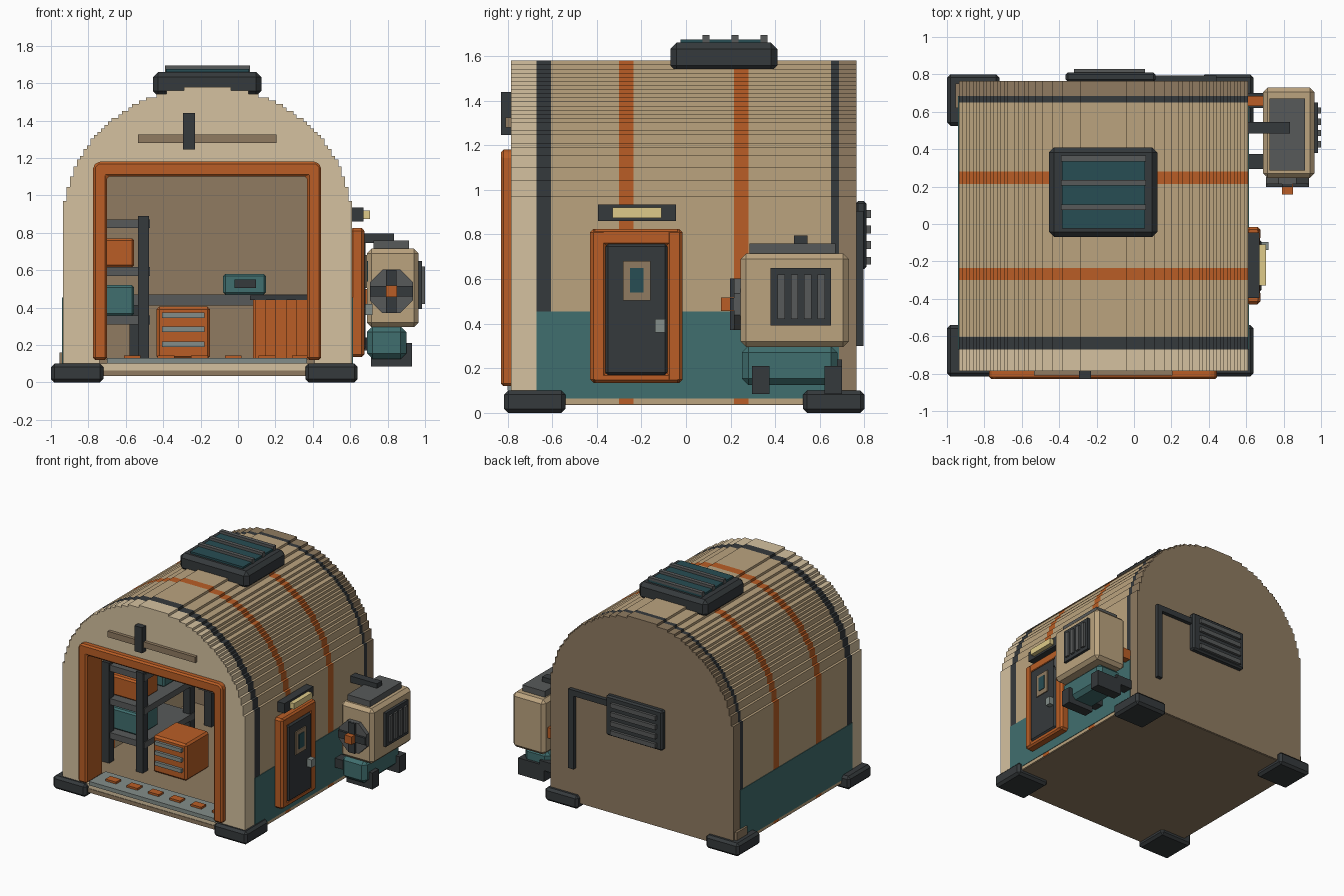
import bpy, bmesh, math

CX = -0.163  # hull centre line


def mat(name, r, g, b):
    m = bpy.data.materials.new(name)
    m.diffuse_color = tuple((c / 255) ** 2.2 for c in (r, g, b)) + (1,)
    return m


CREAM = mat("cream", 212, 192, 158)
TAN = mat("tan", 186, 162, 126)
BROWN = mat("brown", 142, 122, 97)
ORANGE = mat("orange", 184, 94, 42)
TEAL = mat("teal", 66, 110, 110)
GLASS = mat("glass", 44, 78, 84)
DARK = mat("dark", 56, 60, 62)
GREY = mat("grey", 88, 90, 90)
PALE = mat("pale_grey", 130, 140, 136)
LIGHT = mat("lamp_yellow", 222, 202, 136)


def finish(bm, name, m, bevel=0):
    bmesh.ops.recalc_face_normals(bm, faces=bm.faces)
    me = bpy.data.meshes.new(name)
    bm.to_mesh(me)
    bm.free()
    ob = bpy.data.objects.new(name, me)
    bpy.context.collection.objects.link(ob)
    me.materials.append(m)
    if bevel:
        mod = ob.modifiers.new("chamfer", 'BEVEL')
        mod.width = bevel
        mod.segments = 1
    return ob


def box(name, x0, x1, y0, y1, z0, z1, m, bevel=0):
    bm = bmesh.new()
    bmesh.ops.create_cube(bm, size=1)
    for v in bm.verts:
        v.co = ((x0 + x1) / 2 + v.co.x * (x1 - x0),
                (y0 + y1) / 2 + v.co.y * (y1 - y0),
                (z0 + z1) / 2 + v.co.z * (z1 - z0))
    return finish(bm, name, m, bevel)


def prism(name, pts, y0, y1, m, bevel=0):
    """Extrude an x-z outline along y."""
    bm = bmesh.new()
    f = bm.faces.new([bm.verts.new((x, y0, z)) for x, z in pts])
    r = bmesh.ops.extrude_face_region(bm, geom=[f])
    for v in r["geom"]:
        if isinstance(v, bmesh.types.BMVert):
            v.co.y = y1
    return finish(bm, name, m, bevel)


def arch(inset=0.0, base=0.04, n=39):
    """Stepped barrel-vault outline, right foot over the top to left foot."""
    a, b, spring, q = 0.773 - inset, 0.72 - inset, 0.86, 0.0185
    half = [(a, base)]
    for i in range(n):
        z0, z1 = spring + b * i / n, spring + b * (i + 1) / n
        t = (i + 0.5) / n
        w = a - round((a - a * math.sqrt(1 - t * t)) / q) * q
        if abs(half[-1][0] - w) > 1e-5:
            half.append((w, z0))
        elif len(half) > 1:
            half.pop()
        half.append((w, z1))
    return [(CX + x, z) for x, z in half] + [(CX - x, z) for x, z in reversed(half)]


# Barrel hull in coloured rings along its length
ring = arch() + arch(0.06)[::-1]
edges = [-0.67, -0.605, -0.30, -0.235, 0.215, 0.28, 0.65, 0.685]
for i, m in enumerate([DARK, TAN, ORANGE, TAN, ORANGE, TAN, DARK]):
    prism("hull_ring", ring, edges[i], edges[i + 1], m)
prism("back_wall", arch(), 0.685, 0.765, BROWN)

# Front wall with the wide opening
door_cut = [(-0.74, 0.04), (-0.74, 1.14), (0.41, 1.14), (0.41, 0.04)]
prism("front_wall", arch() + door_cut, -0.785, -0.67, CREAM)

# Floor, sill and teal side skirts
box("floor", -0.93, 0.605, -0.66, 0.76, 0.035, 0.125, BROWN)
box("front_step", -0.745, 0.415, -0.78, -0.66, 0.065, 0.10, CREAM)
box("front_base", -0.93, 0.605, -0.784, -0.66, 0.035, 0.065, BROWN)
box("sill", -0.70, 0.37, -0.80, -0.60, 0.10, 0.13, PALE)
for i in range(6):
    x = -0.61 + 0.18 * i
    box("sill_marker", x, x + 0.09, -0.73, -0.67, 0.13, 0.145, ORANGE)
for s in (-1, 1):
    x = CX + s * 0.773
    box("side_skirt", x - 0.004, x + 0.004, -0.67, 0.685, 0.065, 0.455, TEAL)
box("corner_tab", -0.955, -0.93, 0.62, 0.75, 0.09, 0.16, BROWN)

# Feet
for x in (-1.0, 0.36):
    for y in (-0.815, 0.525):
        box("foot", x, x + 0.28, y, y + 0.275, 0, 0.10, DARK, 0.018)

# Orange opening frame
frame = [(-0.775, 0.12), (-0.775, 1.155), (-0.75, 1.18), (0.42, 1.18), (0.445, 1.155),
         (0.445, 0.12), (0.37, 0.12), (0.37, 1.10), (-0.70, 1.10), (-0.70, 0.12)]
prism("opening_frame", frame, -0.83, -0.63, ORANGE, 0.012)

# Lamp rail above the opening
box("front_rail", -0.535, 0.205, -0.81, -0.78, 1.28, 1.325, BROWN)
box("front_lamp", -0.295, -0.23, -0.83, -0.78, 1.245, 1.44, DARK)

# Roof hatch with glass and bars
box("hatch_base", -0.455, 0.125, -0.07, 0.41, 1.53, 1.66, DARK, 0.028)
box("hatch_glass", -0.385, 0.06, -0.025, 0.365, 1.64, 1.675, GLASS)
for y in (0.09, 0.22, 0.35):
    box("hatch_bar", -0.39, 0.065, y - 0.015, y + 0.015, 1.65, 1.695, GREY)

# Side door and its lamp
for y0, y1, z0, z1 in ((-0.43, -0.355, 0.135, 0.825), (-0.09, -0.015, 0.135, 0.825)):
    box("door_jamb", 0.60, 0.675, y0, y1, z0, z1, ORANGE, 0.015)
for z0, z1 in ((0.135, 0.18), (0.75, 0.825)):
    box("door_crosspiece", 0.60, 0.674, -0.42, -0.025, z0, z1, ORANGE, 0.012)
box("side_door", 0.60, 0.682, -0.362, -0.083, 0.17, 0.757, DARK, 0.012)
box("door_window_frame", 0.68, 0.69, -0.283, -0.16, 0.505, 0.68, BROWN)
box("door_window", 0.685, 0.695, -0.252, -0.19, 0.54, 0.65, GLASS)
box("door_handle", 0.68, 0.72, -0.14, -0.095, 0.36, 0.42, PALE)
box("door_lamp_housing", 0.59, 0.67, -0.395, -0.045, 0.86, 0.935, DARK)
box("door_lamp", 0.67, 0.705, -0.33, -0.11, 0.875, 0.92, LIGHT)

# Cooling unit on the right
box("unit_body", 0.69, 0.965, 0.245, 0.73, 0.295, 0.715, TAN, 0.025)
box("unit_grille", 0.95, 0.985, 0.38, 0.65, 0.392, 0.65, DARK)
for i in range(4):
    y = 0.41 + i * 0.06
    box("unit_slat", 0.98, 1.0, y, y + 0.033, 0.42, 0.62, GREY)
box("unit_top", 0.725, 0.915, 0.285, 0.67, 0.71, 0.76, GREY)
box("unit_pipe", 0.59, 0.835, 0.485, 0.545, 0.745, 0.795, DARK)
box("unit_coupling", 0.60, 0.70, 0.63, 0.685, 0.42, 0.50, ORANGE)
box("unit_tray", 0.69, 0.90, 0.25, 0.68, 0.125, 0.30, TEAL, 0.03)
for y in (0.295, 0.62):
    box("unit_bracket", 0.71, 0.93, y, y + 0.08, 0.085, 0.21, DARK)
    box("bracket_arm", 0.60, 0.75, y, y + 0.08, 0.17, 0.24, DARK)
octagon = [(0.82 + 0.125 * math.cos(math.pi / 8 * (2 * k + 1)),
            0.487 + 0.125 * math.sin(math.pi / 8 * (2 * k + 1))) for k in range(8)]
prism("fan_disc", octagon, 0.215, 0.25, GREY)
box("fan_blade_flat", 0.705, 0.935, 0.198, 0.22, 0.46, 0.515, DARK)
box("fan_blade_upright", 0.792, 0.848, 0.198, 0.22, 0.372, 0.602, DARK)
box("fan_hub", 0.79, 0.85, 0.158, 0.22, 0.457, 0.517, ORANGE)

# Back vent and pipe
box("vent_body", -0.365, 0.115, 0.76, 0.81, 0.645, 0.95, DARK, 0.012)
for i in range(4):
    z = 0.665 + i * 0.07
    box("vent_louvre", -0.32, 0.06, 0.80, 0.83, z, z + 0.035, GREY)
box("vent_pipe_flat", 0.10, 0.44, 0.76, 0.795, 0.86, 0.905, DARK)
box("vent_pipe_upright", 0.395, 0.44, 0.76, 0.795, 0.30, 0.905, DARK)

# Shelving inside on the left, with boxes
for x in (-0.82, -0.535):
    for y in (-0.47, 0.10):
        box("shelf_post", x, x + 0.06, y, y + 0.06, 0.125, 0.89, DARK)
for z in (0.31, 0.57, 0.825):
    box("shelf_board", -0.83, -0.47, -0.46, 0.15, z, z + 0.047, GREY)
box("shelf_crate", -0.80, -0.555, -0.40, -0.17, 0.615, 0.77, ORANGE, 0.012)
box("shelf_bin", -0.80, -0.555, -0.40, -0.17, 0.357, 0.52, TEAL, 0.012)
box("shelf_bin_rear", -0.80, -0.555, -0.10, 0.09, 0.615, 0.76, TEAL, 0.012)

# Drawer cabinet
box("cabinet", -0.435, -0.15, -0.41, -0.13, 0.125, 0.405, ORANGE, 0.014)
for z in (0.19, 0.27, 0.345):
    box("cabinet_handle", -0.405, -0.18, -0.43, -0.405, z, z + 0.028, PALE)

# Workbench at the back with an instrument
box("bench_top", -0.60, 0.50, 0.38, 0.69, 0.41, 0.47, GREY)
for x in (-0.58, 0.42):
    box("bench_leg", x, x + 0.06, 0.42, 0.66, 0.125, 0.41, DARK)
box("instrument", -0.08, 0.15, 0.45, 0.62, 0.47, 0.58, TEAL, 0.012)
box("instrument_screen", -0.02, 0.095, 0.44, 0.46, 0.505, 0.55, DARK)

# Large slatted crate on the right
box("large_crate", 0.08, 0.50, -0.05, 0.30, 0.125, 0.44, ORANGE)
box("large_crate_lid", 0.065, 0.515, -0.065, 0.315, 0.44, 0.465, DARK)
for i in range(4):
    x = 0.09 + i * 0.11
    box("crate_slat", x, x + 0.06, -0.07, -0.05, 0.13, 0.44, ORANGE)
